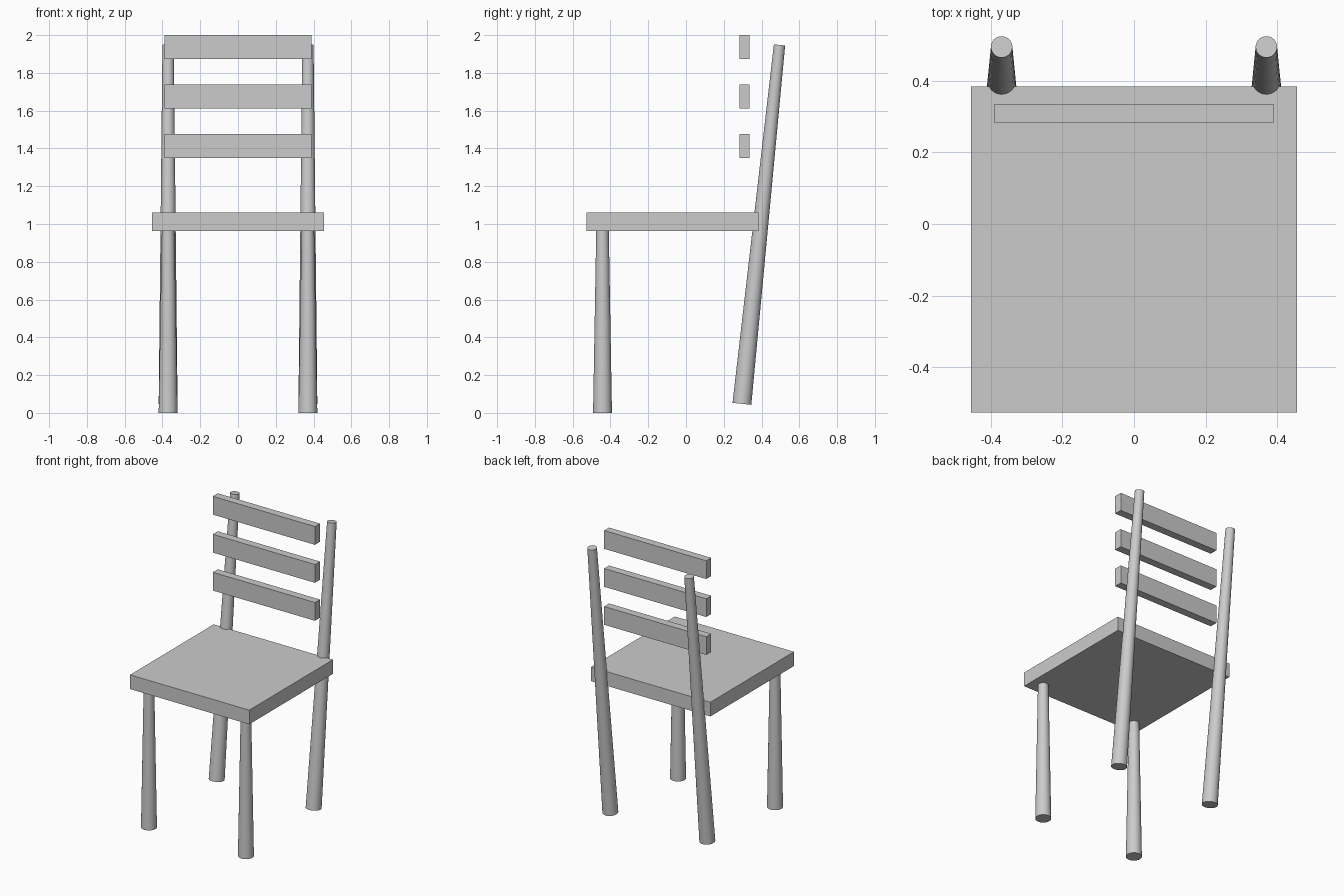
import bpy
import math
from mathutils import Vector

if "Cube" in bpy.data.objects:
    bpy.data.objects.remove(bpy.data.objects["Cube"], do_unlink=True)

# Single plain grey for the whole chair
grey = bpy.data.materials.new("plain_grey")
grey.use_nodes = True
colour = (0.6, 0.6, 0.6, 1)
grey.diffuse_color = colour
grey.node_tree.nodes["Principled BSDF"].inputs["Base Color"].default_value = colour


def box(name, low, high):
    """Axis-aligned board between two corners."""
    low, high = Vector(low), Vector(high)
    bpy.ops.mesh.primitive_cube_add(size=1, location=(low + high) / 2)
    obj = bpy.context.object
    obj.name = name
    obj.scale = high - low
    bpy.ops.object.transform_apply(location=False, rotation=False, scale=True)
    obj.data.materials.append(grey)


def tapered_leg(name, bottom, top, bottom_radius, top_radius):
    """Round leg narrowing from bottom to top."""
    bottom, top = Vector(bottom), Vector(top)
    axis = top - bottom
    bpy.ops.mesh.primitive_cone_add(
        vertices=32, radius1=bottom_radius, radius2=top_radius,
        depth=axis.length, location=(bottom + top) / 2,
        rotation=(-math.atan2(axis.y, axis.z), 0, 0))
    obj = bpy.context.object
    obj.name = name
    obj.data.materials.append(grey)
    bpy.ops.object.shade_smooth_by_angle(angle=math.radians(30))


# Seat board
box("seat", (-0.455, -0.527, 0.962), (0.455, 0.385, 1.06))

# Front legs upright, back legs leaning back and rising past the seat
for side, x in (("left", 0.37), ("right", -0.37)):
    tapered_leg("front_leg_" + side, (x, -0.442, 0), (x, -0.442, 0.98), 0.05, 0.033)
    tapered_leg("back_leg_" + side, (x, 0.296, 0.048), (x, 0.495, 1.948), 0.05, 0.03)

# Three back slats
for name, z in (("lower", 1.35), ("middle", 1.612), ("upper", 1.874)):
    box("back_slat_" + name, (-0.39, 0.282, z), (0.39, 0.336, z + 0.126))
